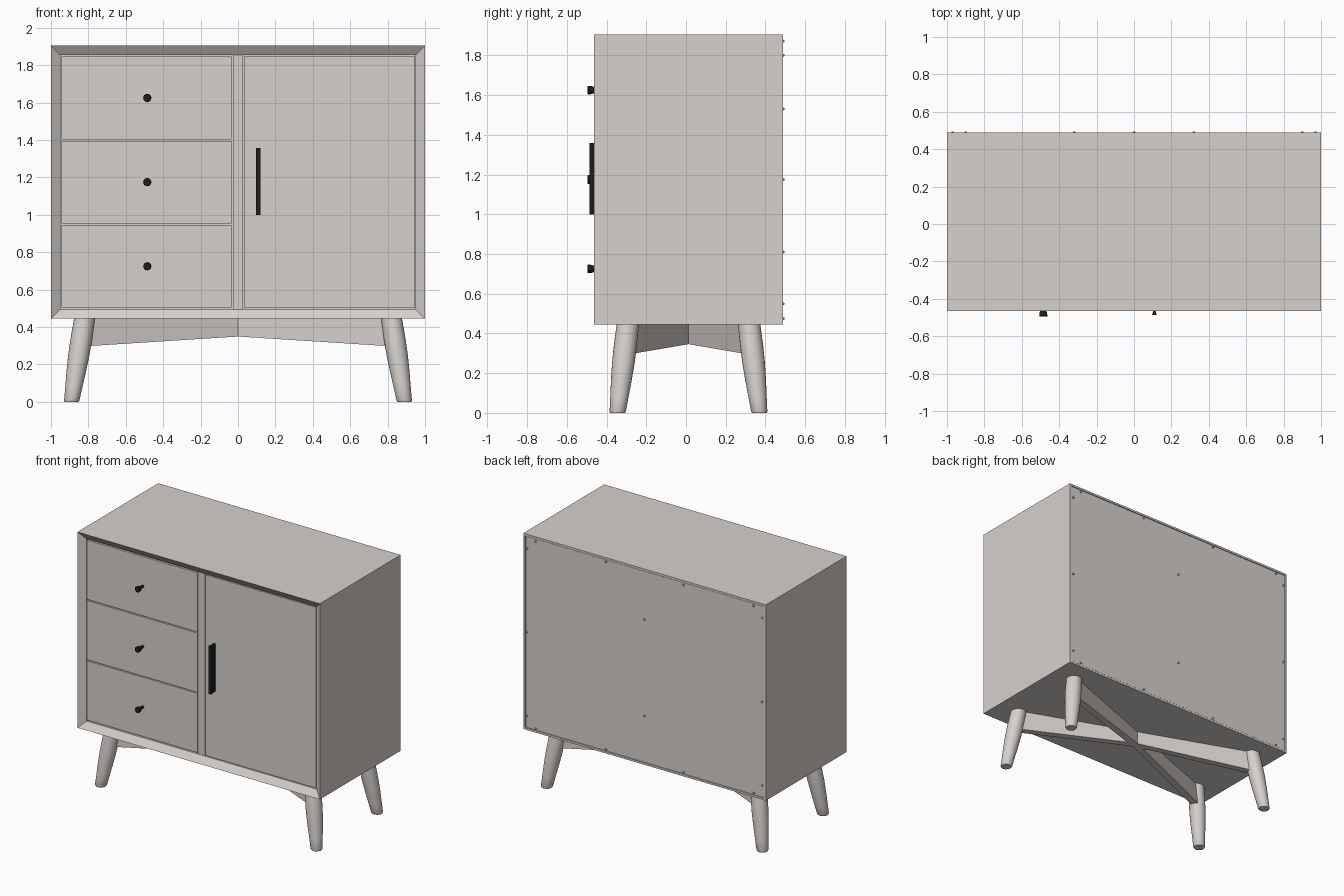
import bpy, bmesh, math
from mathutils import Vector

if "Cube" in bpy.data.objects:
    bpy.data.objects.remove(bpy.data.objects["Cube"])


def material(name, rgb):
    m = bpy.data.materials.new(name)
    m.diffuse_color = (*rgb, 1)
    m.use_nodes = True
    m.node_tree.nodes["Principled BSDF"].inputs["Base Color"].default_value = m.diffuse_color
    return m


WOOD = material("pale warm grey", (0.68, 0.635, 0.605))
BLACK = material("black metal", (0.012, 0.013, 0.013))
CY = 0.0125              # depth centre of the cabinet
Z0, Z1 = 0.445, 1.905    # cabinet bottom and top


def loft(name, rings, mat, smooth=False):
    """Join equal-length rings of points with quads and cap both ends."""
    bm = bmesh.new()
    vs = [[bm.verts.new(p) for p in r] for r in rings]
    n = len(vs[0])
    for a, b in zip(vs, vs[1:]):
        for i in range(n):
            j = (i + 1) % n
            bm.faces.new((a[i], a[j], b[j], b[i]))
    bm.faces.new(vs[0])
    bm.faces.new(vs[-1])
    bmesh.ops.recalc_face_normals(bm, faces=bm.faces)
    me = bpy.data.meshes.new(name)
    bm.to_mesh(me)
    bm.free()
    me.materials.append(mat)
    ob = bpy.data.objects.new(name, me)
    bpy.context.collection.objects.link(ob)
    if smooth:
        bpy.ops.object.select_all(action='DESELECT')
        ob.select_set(True)
        bpy.context.view_layer.objects.active = ob
        bpy.ops.object.shade_smooth_by_angle(angle=math.radians(35))
    return ob


def rect(x0, x1, z0, z1, y):
    return [(x0, y, z0), (x1, y, z0), (x1, y, z1), (x0, y, z1)]


def box(name, x0, x1, y0, y1, z0, z1, mat=WOOD):
    return loft(name, [rect(x0, x1, z0, z1, y0), rect(x0, x1, z0, z1, y1)], mat)


def circle_y(cx, cz, r, y, n):
    """Ring around the y axis."""
    return [(cx + r * math.cos(2 * math.pi * i / n), y,
             cz + r * math.sin(2 * math.pi * i / n)) for i in range(n)]


# Cabinet shell: recessed back, mitred front frame sloping inwards
shell = [(0.015, 0.47), (0.015, 0.488), (0, 0.488), (0, -0.464),
         (0.05, -0.429), (0.05, -0.395)]
loft("cabinet_shell",
     [rect(-1 + i, 1 - i, Z0 + i, Z1 - i, y) for i, y in shell], WOOD)
box("back_panel", -0.982, 0.982, 0.46, 0.485, Z0 + 0.018, Z1 - 0.018)
box("centre_divider", -0.028, 0.028, -0.429, -0.39, Z0 + 0.045, Z1 - 0.045)

# Drawers with flared knobs
for k in range(3):
    zc = 0.725 + 0.45 * k
    box(f"drawer_front_{k + 1}", -0.944, -0.034, -0.429, -0.39,
        zc - 0.221, zc + 0.221)
    knob = [(0.010, -0.425), (0.010, -0.450), (0.020, -0.474),
            (0.022, -0.492), (0.020, -0.495)]
    loft(f"drawer_knob_{k + 1}",
         [circle_y(-0.485, zc, r, y, 16) for r, y in knob], BLACK, True)

# Door with long handle, wider at its front
box("door", 0.034, 0.944, -0.429, -0.39, 0.501, 1.849)
loft("door_handle",
     [rect(0.109 - w, 0.109 + w, 1.0, 1.358, y)
      for w, y in ((0.005, -0.425), (0.006, -0.462), (0.012, -0.487))], BLACK)

# Splayed tapered legs
profile = [(0, 0.037), (0.007, 0.041), (0.08, 0.046), (0.16, 0.052),
           (0.25, 0.057), (0.34, 0.058), (0.45, 0.056)]
for sx, side in ((-1, "left"), (1, "right")):
    for sy, end in ((-1, "front"), (1, "back")):
        foot = Vector((sx * 0.89, CY + sy * 0.357, 0))
        head = Vector((sx * 0.82, CY + sy * 0.305, 0.45))
        rings = []
        for z, r in profile:
            c = foot.lerp(head, z / 0.45)
            rings.append([(c.x + r * math.cos(math.tau * i / 24),
                           c.y + r * math.sin(math.tau * i / 24), z)
                          for i in range(24)])
        loft(f"{end}_{side}_leg", rings, WOOD, True)

# Crossed braces under the cabinet, arched up towards the middle
L, T = 0.885, 0.025
side_shape = [(-L, 0.45), (-L, 0.297), (0, 0.35), (L, 0.297), (L, 0.45)]
for s in (-1, 1):
    d = Vector((0.835, s * 0.312, 0)).normalized()
    nrm = Vector((-d.y, d.x, 0))
    loft("rising_brace" if s > 0 else "falling_brace",
         [[Vector((0, CY, z)) + d * u + nrm * t for u, z in side_shape]
          for t in (-T, T)], WOOD)

# Screw heads on the back panel
spots = [(x, z) for x in (-0.9, -0.32, 0.32, 0.9) for z in (0.475, 1.872)]
spots += [(x, z) for x in (-0.97, 0.97) for z in (0.55, 1.175, 1.80)]
spots += [(0, 0.81), (0, 1.53)]
for i, (x, z) in enumerate(spots):
    loft(f"back_screw_{i + 1}",
         [circle_y(x, z, 0.007, 0.48, 10), circle_y(x, z, 0.007, 0.491, 10),
          circle_y(x, z, 0.004, 0.495, 10)], WOOD)
